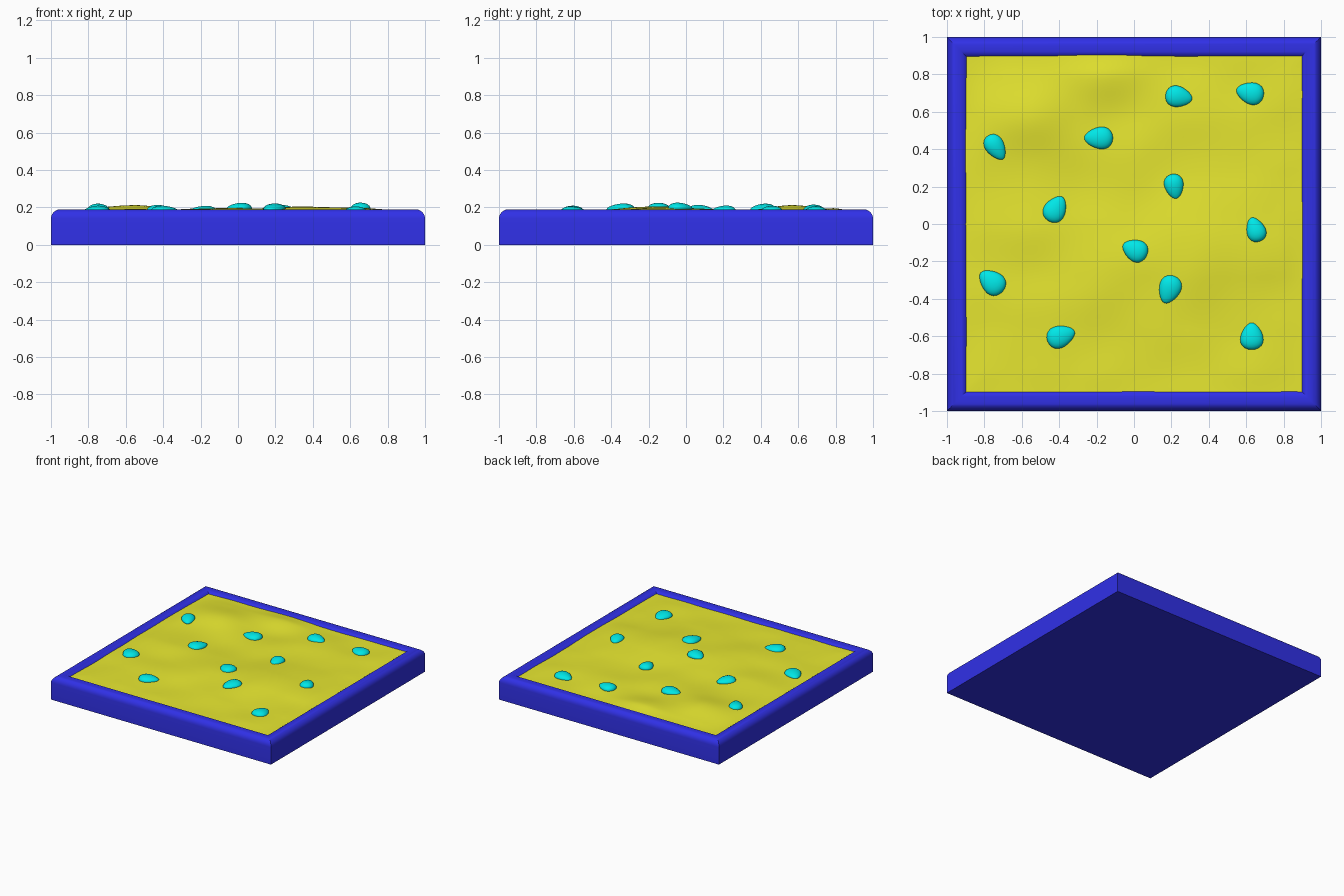
import bpy, bmesh, math
from mathutils import noise, Vector, Matrix

if "Cube" in bpy.data.objects:
    bpy.data.objects.remove(bpy.data.objects["Cube"])


def material(name, rgb):
    m = bpy.data.materials.new(name)
    m.diffuse_color = (*rgb, 1)
    m.use_nodes = True
    m.node_tree.nodes["Principled BSDF"].inputs["Base Color"].default_value = m.diffuse_color
    return m


def finish(bm, name, mat, angle):
    bmesh.ops.recalc_face_normals(bm, faces=bm.faces)
    me = bpy.data.meshes.new(name)
    bm.to_mesh(me)
    bm.free()
    ob = bpy.data.objects.new(name, me)
    bpy.context.collection.objects.link(ob)
    me.materials.append(mat)
    bpy.ops.object.select_all(action='DESELECT')
    ob.select_set(True)
    bpy.context.view_layer.objects.active = ob
    bpy.ops.object.shade_smooth_by_angle(angle=math.radians(angle))
    return ob


blue = material("tray_blue", (0.03, 0.03, 0.8))
yellow = material("sand_yellow", (0.8, 0.8, 0.03))
cyan = material("pebble_cyan", (0.0, 0.8, 0.8))

# Tray: rounded rim profile swept round a mitred square, closed underneath
R = 0.05
profile = [(1, 0)]
profile += [(1 - R + R * math.cos(a), 0.14 + R * math.sin(a))
            for a in (math.radians(15 * i) for i in range(7))]
profile += [(0.935 - R * math.sin(a), 0.14 + R * math.cos(a))
            for a in (math.radians(15 * i) for i in range(7))]
profile += [(0.885, 0.08)]
bm = bmesh.new()
rings = [[bm.verts.new((sx * h, sy * h, z)) for sx, sy in ((-1, -1), (1, -1), (1, 1), (-1, 1))]
         for h, z in profile]
for a, b in zip(rings, rings[1:]):
    for i in range(4):
        j = (i + 1) % 4
        bm.faces.new((a[i], a[j], b[j], b[i]))
bm.faces.new(rings[0])
bm.faces.new(rings[-1])
finish(bm, "tray", blue, 30)

# Sand: gently mounded surface (x, y, height, radius x, radius y)
MOUNDS = [(-0.57, 0.56, 0.04, 0.16, 0.14), (-0.2, 0.78, 0.022, 0.13, 0.1),
          (0.34, -0.14, 0.032, 0.17, 0.18), (0.68, -0.12, 0.018, 0.13, 0.15),
          (-0.1, -0.25, 0.016, 0.2, 0.15), (0.3, 0.5, 0.012, 0.15, 0.15),
          (-0.6, -0.05, 0.012, 0.15, 0.15)]


def sand_height(x, y):
    z = 0.175 + 0.010 * noise.noise(Vector((x * 3.5, y * 3.5, 2.3)))
    for mx, my, h, rx, ry in MOUNDS:
        z += h * math.exp(-((x - mx) / rx) ** 2 / 2 - ((y - my) / ry) ** 2 / 2)
    return z


bm = bmesh.new()
bmesh.ops.create_grid(bm, x_segments=90, y_segments=90, size=0.91)
for v in bm.verts:
    v.co.z = sand_height(v.co.x, v.co.y)
    edge = max(abs(v.co.x), abs(v.co.y))
    if edge > 0.8:
        v.co.z += (0.172 - v.co.z) * 0.6 * (edge - 0.8) / 0.11
sand = finish(bm, "sand", yellow, 60)
if sand.data.polygons[0].normal.z < 0:
    sand.data.flip_normals()

# Pebbles: half-buried egg shapes (x, y, direction of pointed end, length, width)
PEBBLES = [(0.24, 0.68, -10, 0.145, 0.11), (0.62, 0.70, 165, 0.15, 0.115),
           (-0.19, 0.46, 180, 0.155, 0.115), (-0.74, 0.41, -58, 0.15, 0.1),
           (0.215, 0.2, -80, 0.135, 0.1), (-0.42, 0.08, 60, 0.15, 0.115),
           (0.65, -0.03, 110, 0.135, 0.1), (0.005, -0.14, 155, 0.14, 0.115),
           (-0.76, -0.31, 140, 0.155, 0.12), (0.19, -0.35, -110, 0.155, 0.115),
           (-0.39, -0.6, 20, 0.155, 0.115), (0.63, -0.6, 90, 0.145, 0.12)]
for i, (x, y, deg, length, width) in enumerate(PEBBLES):
    bm = bmesh.new()
    bmesh.ops.create_uvsphere(bm, u_segments=24, v_segments=14, radius=1)
    for v in bm.verts:
        taper = 1 - 0.28 * v.co.x
        v.co = Vector((v.co.x * length / 2, v.co.y * taper * width / 2, v.co.z * taper * 0.03))
    place = Matrix.Translation((x, y, sand_height(x, y))) @ Matrix.Rotation(math.radians(deg), 4, 'Z')
    bmesh.ops.transform(bm, matrix=place, verts=bm.verts)
    finish(bm, f"pebble_{i + 1}", cyan, 60)
